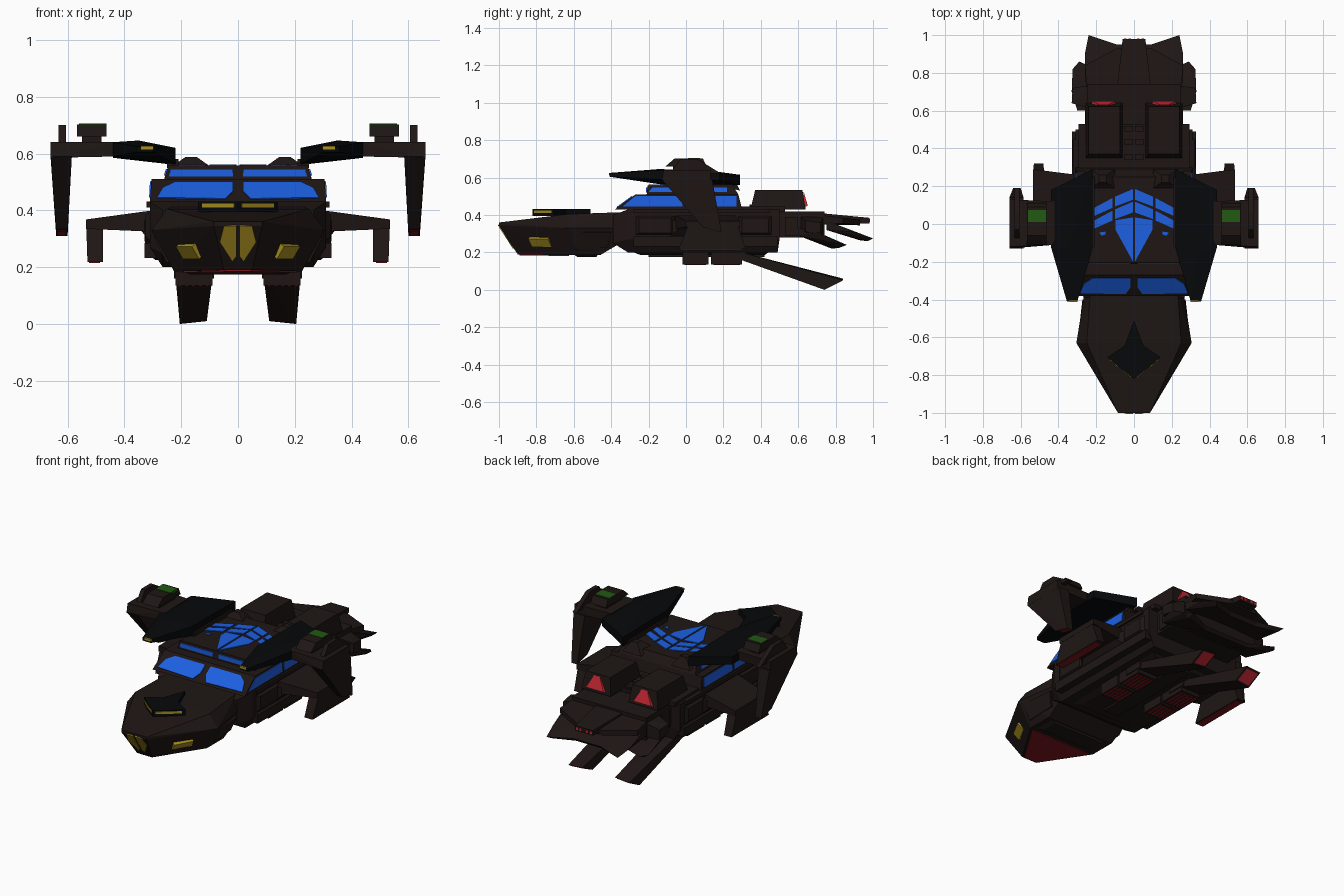
import bpy, bmesh
from mathutils import Vector


def material(name, r, g, b):
    m = bpy.data.materials.new(name)
    m.diffuse_color = (r, g, b, 1)
    return m


BROWN = material("dark_brown", 0.013, 0.008, 0.007)
BLACK = material("black_plate", 0.002, 0.0025, 0.003)
BLUE = material("blue_glass", 0.012, 0.115, 0.75)
YELLOW = material("yellow_lamp", 0.40, 0.28, 0.015)
RED = material("red_glow", 0.58, 0.02, 0.035)
DARKRED = material("dark_red", 0.20, 0.008, 0.012)
GREEN = material("green_light", 0.016, 0.10, 0.006)


def finish(bm, name, mat, mirror):
    bmesh.ops.recalc_face_normals(bm, faces=bm.faces[:])
    me = bpy.data.meshes.new(name)
    bm.to_mesh(me)
    bm.free()
    me.materials.append(mat)
    ob = bpy.data.objects.new(name, me)
    bpy.context.collection.objects.link(ob)
    if mirror:
        ob.modifiers.new("mirror", 'MIRROR')
    return ob


def hull(name, pts, mat=BROWN, pair=False):
    """Faceted convex block; centre blocks get mirrored points, pairs a mirror."""
    if not pair:
        pts = list(pts) + [(-x, y, z) for x, y, z in pts]
    bm = bmesh.new()
    for p in set(pts):
        bm.verts.new(p)
    bmesh.ops.convex_hull(bm, input=bm.verts[:])
    loose = [v for v in bm.verts if not v.link_faces]
    bmesh.ops.delete(bm, geom=loose, context='VERTS')
    bmesh.ops.dissolve_limit(bm, angle_limit=0.02, verts=bm.verts[:], edges=bm.edges[:])
    return finish(bm, name, mat, pair)


def box(name, x0, x1, y0, y1, z0, z1, mat=BROWN, pair=True):
    return hull(name, [(x, y, z) for x in (x0, x1) for y in (y0, y1) for z in (z0, z1)], mat, pair)


def panel(name, pts, mat, t=0.006, pair=True):
    """Flat polygon thickened to both sides."""
    P = [Vector(p) for p in pts]
    n = Vector((0, 0, 0))
    for i in range(len(P)):
        n += P[i - 1].cross(P[i])
    n = n.normalized() * t
    bm = bmesh.new()
    a = [bm.verts.new(p - n) for p in P]
    b = [bm.verts.new(p + n) for p in P]
    bm.faces.new(a)
    bm.faces.new(b)
    for i in range(len(P)):
        bm.faces.new((a[i - 1], a[i], b[i], b[i - 1]))
    return finish(bm, name, mat, pair)


def flat(pts, z):
    return [(x, y, z) for x, y in pts]


# Nose
hull("nose", [(.085, -1, .36), (.25, -.63, .405), (.23, -.34, .415), (.305, -.63, .33), (.262, -.36, .33),
              (.085, -1, .345), (0, -.98, .36), (.05, -.90, .19), (.225, -.62, .185), (.225, -.46, .185), (.23, -.35, .25)])
panel("nose_side_plate", [(.285, -.60, .31), (.262, -.40, .31), (.235, -.42, .23), (.24, -.60, .22)], BROWN, .012)
panel("nose_side_lamp", [(.130, -.82, .235), (.155, -.84, .278), (.212, -.735, .278), (.187, -.715, .235)], YELLOW, .010)
panel("nose_front_lamp", [(x, -1 + (.345 - z) * .645, z) for x, z in ((.006, .348), (.05, .345), (.064, .29), (.02, .222), (.006, .24))], YELLOW, .005)
panel("nose_belly_panel", [(.0, -.89, .187), (.045, -.89, .187), (.21, -.625, .184), (.0, -.625, .184)], DARKRED, .003)
hull("nose_belly_plate", [(.20, -.60, .19), (.20, -.47, .19), (.17, -.58, .175), (.17, -.48, .175)])
panel("nose_crest", flat([(0, -.51), (.05, -.645), (.14, -.705), (.075, -.765), (0, -.82)], .413), BLACK, .018)
panel("crest_lamp", [(.012, -.81, .41), (.075, -.763, .41), (.125, -.717, .41), (.125, -.717, .424), (.075, -.763, .424), (.012, -.81, .424)], YELLOW, .004)

# Main hull
hull("main_hull", [(.31, -.31, .43), (.31, .5, .43), (.31, -.31, .27), (.31, .5, .27), (.265, -.39, .40),
                   (.265, -.39, .25), (.265, -.31, .20), (.265, .49, .20)])
hull("keel", [(.2, -.28, .20), (.23, .44, .20), (.17, -.24, .185), (.2, .42, .185)])
box("side_rail", .29, .322, -.28, .45, .41, .432)
box("lower_rail", .27, .329, -.28, .49, .232, .285)
for y0, y1 in ((-.28, -.05), (.27, .47)):
    hull("side_panel", [(.30, y0, .40), (.30, y1, .40), (.30, y0, .29), (.30, y1, .29),
                        (.325, y0 + .03, .385), (.325, y1 - .03, .385), (.325, y0 + .03, .305), (.325, y1 - .03, .305)], pair=True)
box("rear_deck", 0, .295, .28, .53, .42, .445)
for y in (.34, .42, .49):
    box("deck_rib", .005, .05, y, y + .03, .44, .455)

# Belly pods with red grilles
for y0, y1 in ((-.02, .12), (.135, .30)):
    box("belly_pod", .09, .22, y0, y1, .135, .21)
    for i in range(5):
        x = .103 + i * .024
        box("belly_grille", x, x + .012, y0 + .012, y1 - .012, .132, .14, DARKRED)
box("belly_spine", .0, .05, -.2, .42, .175, .2, pair=False)

# Cabin in two tiers
hull("cabin_lower", [(.31, -.38, .43), (.31, .30, .43), (.305, -.27, .51), (.305, .28, .51)])
hull("cabin_upper", [(.26, -.21, .51), (.26, .28, .51), (.245, -.205, .558), (.245, .25, .558)])
panel("windshield", [(x, -.38 + (z - .43) * 1.375, z) for x, z in
                     ((.045, .438), (.285, .442), (.265, .477), (.22, .498), (.018, .498), (.018, .465))], BLUE, .005)
panel("upper_front_window", [(x, -.208, z) for x, z in ((.018, .52), (.243, .52), (.238, .546), (.018, .546))], BLUE, .005)
for y0, y1, y2 in ((-.34, -.27, -.02), (.0, .0, .27)):
    panel("side_window", [(.309, y0, .445), (.306, y1, .502), (.306, y2, .502), (.309, y2, .445)], BLUE, .004)
panel("upper_side_window", [(.257, -.2, .522), (.25, -.18, .545), (.25, .22, .545), (.257, .22, .522)], BLUE, .004)

# Roof skylights in chevron rows
panel("skylight_arrow", flat([(.005, -.20), (.098, -.03), (.098, .02), (.005, .035)], .558), BLUE, .004)
for k in range(2):
    d = -.067 * k
    panel("skylight_inner", flat([(.006, .185 + d), (.1, .145 + d), (.1, .093 + d), (.006, .128 + d)], .558), BLUE, .004)
    panel("skylight_outer", flat([(.115, .137 + d), (.212, .085 + d), (.212, .042 + d), (.115, .085 + d)], .558), BLUE, .004)
panel("skylight_small", flat([(.15, -.04), (.185, -.045), (.17, -.062), (.15, -.055)], .558), BLUE, .004)
hull("roof_hump", [(.10, .19, .556), (.23, .19, .556), (.10, .29, .53), (.23, .29, .53), (.145, .22, .588),
                   (.185, .22, .588), (.145, .26, .588), (.185, .26, .588)], pair=True)

# Rear thrusters
hull("thruster", [(.06, .345, .43), (.257, .345, .43), (.075, .37, .535), (.24, .37, .535),
                  (.06, .64, .43), (.257, .64, .43), (.075, .622, .535), (.24, .622, .535)], pair=True)
hull("thruster_glow", [(.09, .63, .44), (.23, .63, .44), (.10, .651, .45), (.22, .651, .45),
                       (.14, .629, .525), (.18, .629, .525)], RED, True)

# Raised dark wings
outline = [(.22, .29, .615, .56), (.44, .18, .63, .585), (.44, -.12, .64, .59),
           (.355, -.41, .625, .605), (.30, -.41, .625, .605), (.22, -.13, .62, .563)]
hull("wing_plate", [(x, y, z) for x, y, a, b in outline for z in (a, b)] + [(.35, -.14, .646)], BLACK, True)
panel("wing_lamp", [(.298, -.408, .614), (.342, -.408, .614), (.342, -.408, .626), (.298, -.408, .626)], YELLOW, .004)
box("wing_root", .21, .25, -.12, .25, .55, .58)

# Wing tip arms, pods and drooping fins
hull("wing_arm", [(.42, -.11, .59), (.42, .12, .59), (.42, -.11, .64), (.42, .12, .64),
                  (.66, -.13, .585), (.66, .13, .585), (.66, -.12, .64), (.66, .13, .64)], pair=True)
box("pod_neck", .48, .55, -.07, .08, .63, .665)
hull("pod", [(.463, -.11, .66), (.567, -.11, .66), (.463, .11, .66), (.567, .11, .66),
             (.463, -.06, .703), (.567, -.06, .703), (.463, .09, .703), (.567, .09, .703)], pair=True)
box("pod_light", .463, .56, .01, .075, .695, .706, GREEN)
hull("tip_stub", [(.605, -.08, .63), (.632, -.08, .63), (.605, .19, .62), (.632, .19, .62),
                  (.605, -.03, .70), (.632, -.03, .70), (.605, .06, .70), (.632, .06, .70)], pair=True)
hull("tip_fin", [(.585, -.13, .59), (.66, -.13, .59), (.585, .14, .59), (.66, .14, .59),
                 (.60, .09, .335), (.64, .09, .335), (.60, .19, .31), (.64, .19, .31)], pair=True)
panel("tip_fin_light", [(.605, .115, .328), (.635, .115, .328), (.635, .185, .311), (.605, .185, .311)], DARKRED, .002)

# Lower side fins
hull("side_arm", [(.30, -.06, .40), (.30, .26, .40), (.30, -.06, .325), (.30, .26, .325),
                  (.535, .0, .368), (.535, .29, .368), (.535, .0, .335), (.535, .29, .335)], pair=True)
hull("side_fin", [(.475, .02, .365), (.535, .02, .365), (.475, .27, .365), (.535, .27, .365),
                  (.475, -.04, .218), (.53, -.04, .218), (.48, .32, .218), (.53, .32, .218)], pair=True)
panel("side_fin_light", [(.485, -.03, .217), (.525, -.03, .217), (.525, .30, .217), (.485, .30, .217)], DARKRED, .003)
hull("arm_fairing", [(.30, -.1, .38), (.30, .3, .38), (.30, -.1, .28), (.30, .3, .28), (.36, 0, .35), (.36, .22, .35)], pair=True)

# Trailing landing fins
hull("trailing_fin", [(.09, .28, .205), (.22, .28, .205), (.09, .28, .165), (.22, .28, .165),
                      (.11, .84, .06), (.205, .84, .052), (.11, .74, .01), (.205, .74, 0)], pair=True)
panel("fin_end_light", [(.118, .75, .016), (.196, .75, .008), (.196, .83, .048), (.118, .83, .054)], RED, .003)
box("fin_root", .085, .225, .2, .32, .16, .21)

# Tail block with layered skirts
box("tail_neck", 0, .25, .48, .74, .28, .42, pair=False)
hull("tail_collar", [(.26, .53, .39), (.26, .60, .39), (.26, .53, .29), (.26, .60, .29)])
hull("tail_shoulder", [(.20, .60, .40), (.33, .64, .37), (.325, .72, .36), (.20, .74, .40),
                       (.20, .60, .30), (.33, .64, .31), (.325, .72, .30), (.20, .74, .30)], pair=True)
hull("lower_skirt_side", [(.14, .60, .33), (.30, .60, .33), (.33, .70, .31), (.14, .60, .30), (.30, .60, .29),
                          (.325, .82, .25), (.29, .86, .24), (.15, .80, .235), (.29, .82, .225), (.15, .78, .22)], pair=True)
hull("lower_skirt_middle", [(.15, .60, .33), (.15, .60, .29), (.15, .80, .235), (.15, .78, .22)])
hull("tail_deck", [(.25, .72, .40), (.25, .72, .35), (.26, .84, .385), (.26, .84, .355), (.09, .93, .375), (.09, .93, .345)])
hull("upper_skirt_side", [(.08, .75, .37), (.26, .75, .37), (.08, .75, .33), (.26, .75, .32), (.24, 1.0, .275),
                          (.26, .90, .31), (.09, .95, .285), (.22, .97, .26), (.09, .93, .265)], pair=True)
hull("upper_skirt_middle", [(.09, .75, .37), (.09, .75, .33), (.09, .95, .285), (.09, .93, .265)])
hull("tail_spike", [(.09, .72, .41), (.09, .72, .35), (.06, .98, .385), (.06, .98, .355)])
for x in (.015, .04):
    box("tail_light", x, x + .014, .97, .983, .362, .378, RED)
